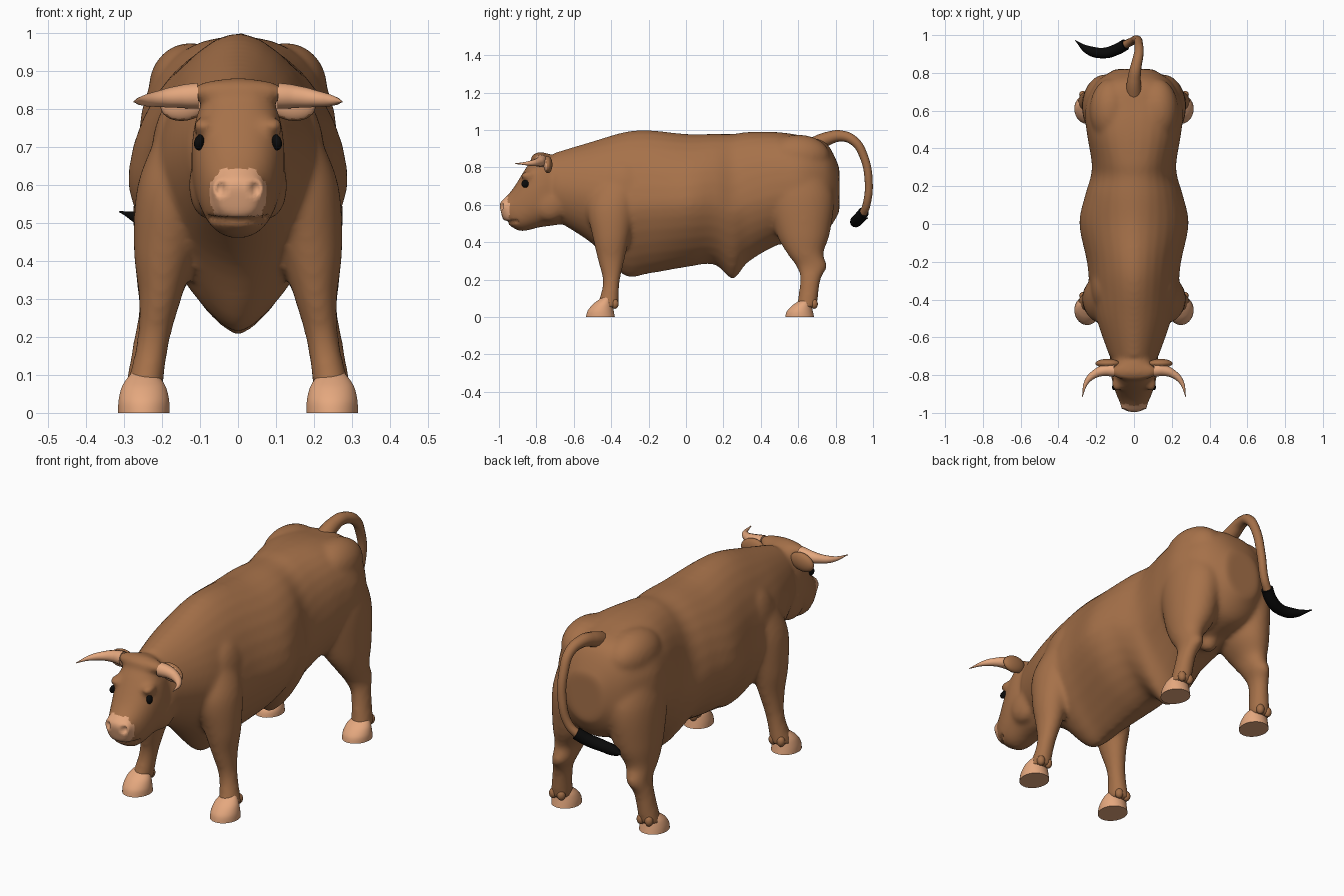
import bpy, bmesh, math
from mathutils import Vector, Matrix

cube = bpy.data.objects.get("Cube")
if cube:
    bpy.data.objects.remove(cube)


def material(name, rgb):
    m = bpy.data.materials.new(name)
    m.use_nodes = True
    m.diffuse_color = (*rgb, 1)
    m.node_tree.nodes["Principled BSDF"].inputs["Base Color"].default_value = (*rgb, 1)
    return m


HIDE = material("brown hide", (0.38, 0.165, 0.067))
HORN = material("pale horn", (0.78, 0.39, 0.21))
BLACK = material("black", (0.003, 0.003, 0.003))


def add_object(name, data, *mats):
    ob = bpy.data.objects.new(name, data)
    bpy.context.collection.objects.link(ob)
    for m in mats:
        data.materials.append(m)
    return ob


def mesh_object(name, bm, *mats):
    me = bpy.data.meshes.new(name)
    bmesh.ops.recalc_face_normals(bm, faces=bm.faces)
    bm.to_mesh(me)
    bm.free()
    me.shade_smooth()
    return add_object(name, me, *mats)


def spline(a, b, c, d, t):
    return b + t * (c - a + t * (2*a - 5*b + 4*c - d + t * (3*b - a - 3*c + d))) / 2


def loft(bm, rows, side=1, steps=5, n=32):
    """Rows: y, z of one edge, y, z of the other, half width, x, two exponents."""
    dense = []
    for i in range(len(rows) - 1):
        quad = [rows[max(0, min(len(rows) - 1, i + k))] for k in (-1, 0, 1, 2)]
        dense += [[spline(*v, s / steps) for v in zip(*quad)] for s in range(steps)]
    dense.append(rows[-1])
    rings = []
    for y1, z1, y2, z2, w, x, e1, e2 in dense:
        a, b = Vector((0, y1, z1)), Vector((0, y2, z2))
        c = a.lerp(b, 0.52)
        ring = []
        for k in range(n):
            angle = math.tau * (k + 0.5) / n
            co, si = math.cos(angle), math.sin(angle)
            e, end = (e1, a) if co > 0 else (e2, b)
            p = c.lerp(end, abs(co) ** (2 / e))
            p.x = side * (x + math.copysign(w * abs(si) ** (2 / e), si))
            ring.append(bm.verts.new(p))
        rings.append(ring)
    for r, s in zip(rings, rings[1:]):
        for k in range(n):
            bm.faces.new((r[k], r[k - 1], s[k - 1], s[k]))
    bm.faces.new(rings[0])
    bm.faces.new(rings[-1])


def ball(bm, centre, size, rot=(0, 0, 0)):
    m = Matrix.Translation(centre)
    for axis, angle in zip("XYZ", rot):
        m = m @ Matrix.Rotation(angle, 4, axis)
    m = m @ Matrix.Diagonal((*size, 1))
    bmesh.ops.create_uvsphere(bm, u_segments=24, v_segments=16, radius=1, matrix=m)


def tube(name, points, radius, mat, side=1):
    cu = bpy.data.curves.new(name, "CURVE")
    cu.dimensions = "3D"
    cu.bevel_depth, cu.bevel_resolution, cu.use_fill_caps = 1, 4, True
    s = cu.splines.new("BEZIER")
    s.radius_interpolation = "CARDINAL"
    s.bezier_points.add(len(points) - 1)
    for i, (bp, (x, y, z)) in enumerate(zip(s.bezier_points, points)):
        bp.co, bp.radius = (side * x, y, z), radius(i / (len(points) - 1))
        bp.handle_left_type = bp.handle_right_type = "AUTO"
    return add_object(name, cu, mat)


def trunk_row(y, top, bottom, width):
    # The rump is boxy, and the lowest parts narrow to a keel
    upper = 1.8 + max(0, min(0.8, 1.4 * y))
    return y, top, y, bottom, width, 0, upper, min(2, 1 + 2 * bottom)


# Trunk and neck: y, top, bottom, half width
TRUNK = [(-0.7, 0.88, 0.52, 0.13), (-0.5, 0.94, 0.39, 0.2), (-0.33, 0.99, 0.22, 0.235),
         (-0.2, 1, 0.23, 0.25), (0, 0.98, 0.265, 0.29), (0.15, 0.98, 0.28, 0.26),
         (0.25, 0.98, 0.2, 0.23), (0.33, 0.99, 0.29, 0.225), (0.48, 0.99, 0.38, 0.25),
         (0.62, 0.97, 0.42, 0.26), (0.75, 0.93, 0.46, 0.2), (0.82, 0.8, 0.56, 0.1)]
# Head: crown y and z, jaw y and z, half width
HEAD = [(-0.68, 0.85, -0.6, 0.51, 0.1), (-0.77, 0.88, -0.7, 0.49, 0.12),
        (-0.84, 0.82, -0.78, 0.48, 0.12), (-0.93, 0.68, -0.89, 0.46, 0.09), (-1, 0.61, -0.98, 0.52, 0.05)]
# Legs: front y, back y, height, half width, x
FRONT_LEG = [(-0.47, -0.25, 0.74, 0.07, 0.14), (-0.53, -0.26, 0.6, 0.11, 0.155),
             (-0.5, -0.3, 0.43, 0.085, 0.19), (-0.47, -0.33, 0.3, 0.056, 0.205),
             (-0.445, -0.355, 0.18, 0.043, 0.225), (-0.48, -0.36, 0.05, 0.05, 0.25)]
HIND_LEG = [(0.47, 0.72, 0.82, 0.09, 0.14), (0.43, 0.79, 0.65, 0.12, 0.15),
            (0.48, 0.77, 0.45, 0.105, 0.17), (0.54, 0.735, 0.34, 0.066, 0.2),
            (0.59, 0.755, 0.27, 0.05, 0.21), (0.61, 0.72, 0.2, 0.043, 0.23), (0.59, 0.7, 0.05, 0.05, 0.25)]

bm = bmesh.new()
loft(bm, [trunk_row(*r) for r in TRUNK])
loft(bm, [r + (0, 2.4, 2.2) for r in HEAD])
ball(bm, (0, 0.56, 0.43), (0.05, 0.05, 0.065))
ball(bm, (0, -0.78, 0.845), (0.13, 0.05, 0.037))
for side in (1, -1):
    for leg in (FRONT_LEG, HIND_LEG):
        loft(bm, [(front, z, back, z, w, x, 2, 2) for front, back, z, w, x in leg], side)
    # Hip, shoulder, brow, cheek and nostril
    ball(bm, (side * 0.125, 0.6, 0.86), (0.11, 0.17, 0.115))
    ball(bm, (side * 0.15, -0.33, 0.66), (0.08, 0.15, 0.18))
    ball(bm, (side * 0.09, -0.845, 0.755), (0.03, 0.04, 0.025))
    ball(bm, (side * 0.08, -0.73, 0.6), (0.05, 0.09, 0.09))
    ball(bm, (side * 0.042, -0.965, 0.59), (0.03, 0.03, 0.035))
body = mesh_object("body", bm, HIDE)

# Blend the parts into one skin
remesh = body.modifiers.new("blend", "REMESH")
remesh.mode, remesh.voxel_size = "VOXEL", 0.011
relax = body.modifiers.new("relax", "SMOOTH")
relax.factor, relax.iterations = 0.5, 14
skin = bpy.data.meshes.new_from_object(body.evaluated_get(bpy.context.evaluated_depsgraph_get()))
body.modifiers.clear()
body.data = skin
skin.materials.clear()
skin.materials.append(HIDE)
skin.materials.append(HORN)

# Nostrils and mouth line pressed in, muzzle coloured
for v in skin.vertices:
    x, y, z = v.co
    if y < -0.9:
        near = math.hypot((abs(x) - 0.046) / 0.016, (z - 0.59) / 0.022)
        if y < -0.95 and near < 1:
            v.co.y += 0.02 * (1 - near * near)
        mouth = abs(z - 0.505 - x * x) / 0.011
        if mouth < 1:
            v.co -= v.normal * 0.012 * (1 - mouth)
for p in skin.polygons:
    x, y, z = p.center
    wide = 0.075 - 0.7 * max(0, z - 0.6) - 0.4 * max(0, 0.56 - z)
    p.material_index = int(y < -0.92 and 0.518 < z < 0.643 and abs(x) < wide)
skin.shade_smooth()

for side, word in ((1, "left"), (-1, "right")):
    # Domed hooves with a pair of dewclaws behind
    for place, toe, height in (("front", -0.535, 0.106), ("hind", 0.53, 0.095)):
        heel = toe + 0.155
        bm = bmesh.new()
        loft(bm, [(toe + 0.09 * t * t, t * height, heel - 0.02 * t, t * height,
                   0.068 * (1 - 0.55 * t ** 3), 0.248, 2, 2) for t in (0, 0.3, 0.6, 0.8, 0.95, 1)], side)
        hoof = mesh_object(f"{word}_{place}_hoof", bm, HORN)
        hoof.data.set_sharp_from_angle(angle=math.radians(40))
        bm = bmesh.new()
        for x in (0.225, 0.27):
            ball(bm, (side * x, heel, 0.07), (0.02, 0.02, 0.026))
        mesh_object(f"{word}_{place}_dewclaws", bm, HIDE)

    # Horn, ear and eye
    tube(f"{word}_horn", [(0.105, -0.775, 0.835), (0.15, -0.775, 0.833), (0.2, -0.79, 0.828),
                          (0.25, -0.835, 0.822), (0.274, -0.915, 0.82)],
         lambda t: 0.002 + 0.032 * (1 - t ** 1.5), HORN, side)
    bm = bmesh.new()
    ball(bm, (side * 0.14, -0.738, 0.815), (0.065, 0.024, 0.045), (0, side * 0.2, 0))
    ear = mesh_object(f"{word}_ear", bm, HIDE, HORN)
    for p in ear.data.polygons:
        p.material_index = int(p.normal.y < -0.7)
    bm = bmesh.new()
    ball(bm, (side * 0.1, -0.857, 0.713), (0.014, 0.024, 0.021), (0.5, 0, side * 0.4))
    mesh_object(f"{word}_eye", bm, BLACK)

# Tail and its tuft
tube("tail", [(0, 0.67, 0.91), (0, 0.76, 0.955), (0.01, 0.83, 0.968), (0.025, 0.9, 0.94),
              (0.025, 0.95, 0.86), (0.015, 0.977, 0.72), (-0.015, 0.965, 0.6), (-0.055, 0.945, 0.55)],
     lambda t: 0.021 + 0.024 * (1 - t) ** 3, HIDE)
tube("tail_tuft", [(-0.045, 0.95, 0.56), (-0.09, 0.925, 0.53), (-0.16, 0.905, 0.51),
                   (-0.24, 0.92, 0.51), (-0.312, 0.972, 0.53)],
     lambda t: 0.002 + 0.028 * math.sqrt(1 - t ** 3), BLACK)
